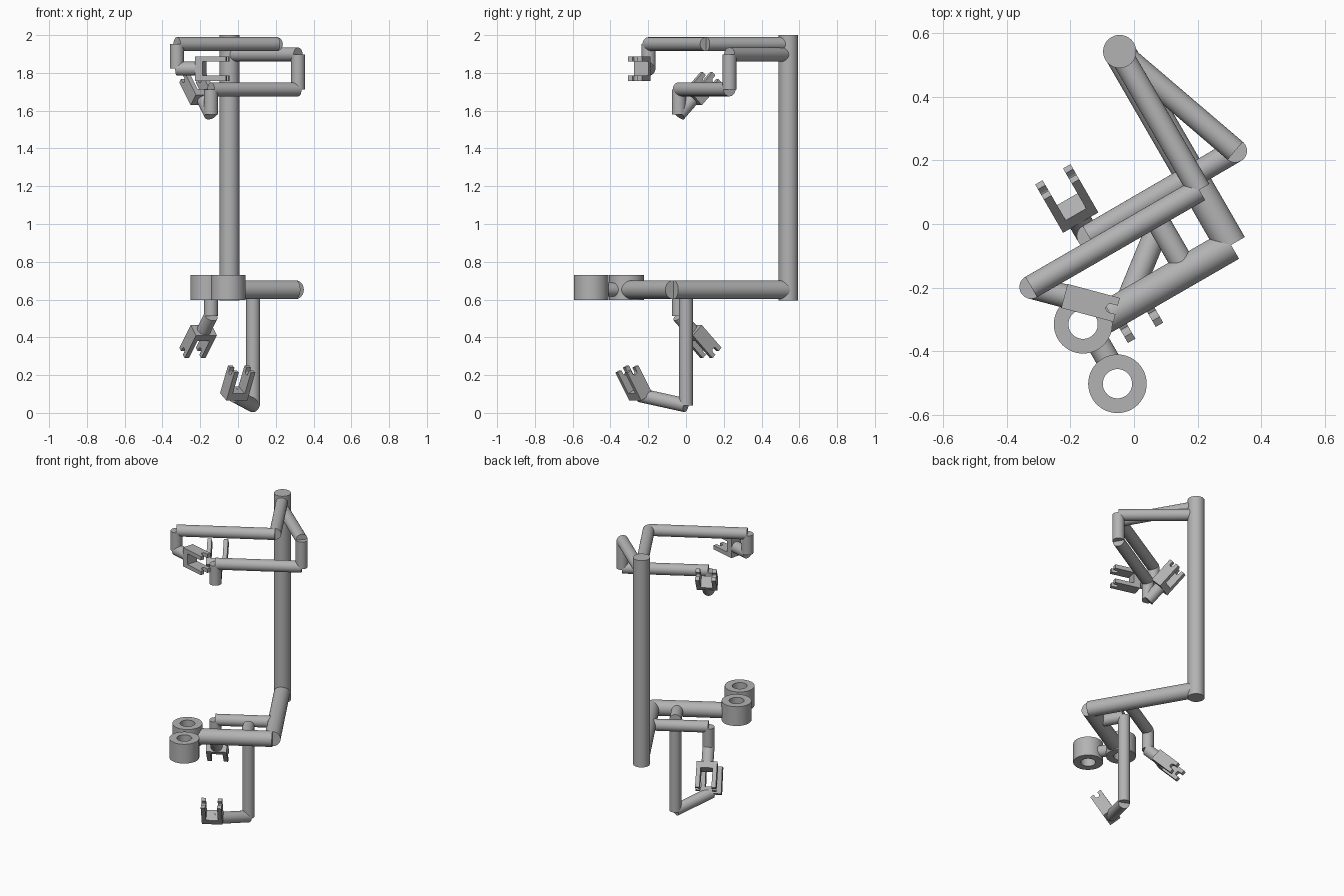
import bpy, bmesh
from math import pi, cos, sin, radians
from mathutils import Vector, Matrix

if "Cube" in bpy.data.objects:
    bpy.data.objects.remove(bpy.data.objects["Cube"], do_unlink=True)

grey = bpy.data.materials.new("plain grey")
grey.use_nodes = True
grey.diffuse_color = (0.45, 0.45, 0.45, 1)
grey.node_tree.nodes["Principled BSDF"].inputs["Base Color"].default_value = (0.45, 0.45, 0.45, 1)

TUBE = 0.037    # arm tube radius
THICK = 0.05    # column and main boom radius


def finish(name, bm):
    """Turn a bmesh into a shaded grey object."""
    bmesh.ops.recalc_face_normals(bm, faces=bm.faces)
    mesh = bpy.data.meshes.new(name)
    bm.to_mesh(mesh)
    bm.free()
    mesh.materials.append(grey)
    obj = bpy.data.objects.new(name, mesh)
    bpy.context.collection.objects.link(obj)
    bpy.ops.object.select_all(action="DESELECT")
    obj.select_set(True)
    bpy.context.view_layer.objects.active = obj
    bpy.ops.object.shade_smooth_by_angle(angle=radians(35))
    return obj


def tube(name, start, end, radius=TUBE):
    """Flat-ended round bar between two points."""
    start, end = Vector(start), Vector(end)
    axis = end - start
    turn = axis.to_track_quat("Z", "Y").to_matrix().to_4x4()
    bm = bmesh.new()
    bmesh.ops.create_cone(bm, cap_ends=True, segments=48, radius1=radius, radius2=radius,
                          depth=axis.length, matrix=Matrix.Translation((start + end) / 2) @ turn)
    return finish(name, bm)


def chain(name, points, radius=TUBE):
    """Run of straight bars through a list of joints."""
    for i, (a, b) in enumerate(zip(points, points[1:]), 1):
        tube(f"{name}_link_{i}", a, b, radius)


def ring(name, x, y):
    """Thick upright ring with an open hole."""
    bm = bmesh.new()
    section = [bm.verts.new((r, 0, z)) for r, z in
               ((0.046, 0.598), (0.092, 0.598), (0.092, 0.729), (0.046, 0.729))]
    edges = [bm.edges.new((section[i], section[(i + 1) % 4])) for i in range(4)]
    bmesh.ops.spin(bm, geom=section + edges, axis=(0, 0, 1), cent=(0, 0, 0),
                   angle=2 * pi, steps=48, use_merge=True)
    bmesh.ops.remove_doubles(bm, verts=bm.verts, dist=0.0001)
    bmesh.ops.translate(bm, verts=bm.verts, vec=(x, y, 0))
    return finish(name, bm)


def gripper(name, base, forward, spread):
    """Two-finger clamp: a palm block and two fingers with notched tips."""
    length, half_w, half_s, finger, notch = 0.17, 0.039, 0.064, 0.027, 0.014
    bm = bmesh.new()
    # palm block
    bmesh.ops.create_cube(bm, size=1, matrix=Matrix.Translation((0.021, 0, 0)) @
                          Matrix.Diagonal((0.042, 2 * half_w, 2 * (half_s - finger), 1)))
    # fingers
    arc = [(length - 0.02 - notch * sin(pi * i / 10), notch * cos(pi * i / 10)) for i in range(11)]
    outline = ([(0, -half_w), (0, half_w), (length, half_w), (length, notch)] + arc +
               [(length, -notch), (length, -half_w)])
    for z in (-half_s, half_s - finger):
        face = bm.faces.new([bm.verts.new((x, y, z)) for x, y in outline])
        side = bmesh.ops.extrude_face_region(bm, geom=[face])
        bmesh.ops.translate(bm, vec=(0, 0, finger),
                            verts=[v for v in side["geom"] if isinstance(v, bmesh.types.BMVert)])
    # orient: local x is forward, local z is the spread between fingers
    x = forward.normalized()
    z = spread.normalized()
    frame = Matrix((x, z.cross(x), z)).transposed().to_4x4()
    bmesh.ops.transform(bm, verts=bm.verts, matrix=Matrix.Translation(base) @ frame)
    return finish(name, bm)


def heading(angle, lift=0):
    a, e = radians(angle), radians(lift)
    return Vector((cos(a) * cos(e), sin(a) * cos(e), sin(e)))


def hand(name, wrist, angle, lift, spread):
    """Straight wrist bar carrying a gripper."""
    wrist, forward = Vector(wrist), heading(angle, lift)
    tube(name + "_wrist", wrist, wrist + forward * 0.115)
    gripper(name + "_gripper", wrist + forward * 0.108, forward, spread)


UP = Vector((0, 0, 1))

# column
tube("column", (-0.045, 0.542, 0.594), (-0.045, 0.542, 2), 0.052)

# top arm, with its gripper lying flat
chain("top_arm", [(-0.045, 0.54, 1.952), (0.205, 0.107, 1.952),
                  (-0.323, -0.198, 1.952), (-0.323, -0.198, 1.822)])
hand("top_arm", (-0.323, -0.198, 1.822), -15, 0, UP)

# second arm, with its gripper tilted upward
chain("second_arm", [(-0.045, 0.54, 1.897), (0.318, 0.23, 1.897), (0.318, 0.23, 1.713),
                     (-0.143, -0.038, 1.713), (-0.143, -0.038, 1.58)])
hand("second_arm", (-0.143, -0.038, 1.58), 120, 45, heading(30))

# lower boom
chain("lower_boom", [(-0.045, 0.54, 0.652), (0.305, -0.066, 0.652), (-0.097, -0.298, 0.652)], THICK)

# pair of rings at the end of the boom
ring("inner_ring", -0.16, -0.315)
ring("outer_ring", -0.052, -0.502)
tube("ring_connector", (-0.115, -0.369, 0.652), (-0.077, -0.435, 0.652))

# short hanging arm, with its gripper tilted downward
chain("short_hanging_arm", [(0.181, 0.149, 0.652), (-0.143, -0.038, 0.652), (-0.143, -0.038, 0.514)])
hand("short_hanging_arm", (-0.143, -0.038, 0.514), 120, -45, heading(30))

# long hanging arm, with its gripper turned up from the bottom bar
palm = Vector((-0.023, -0.239, 0.085))
forward = heading(-60, 60)
chain("long_hanging_arm", [(0.165, -0.147, 0.652), (0.08, 0, 0.652), (0.08, 0, 0.04),
                           palm + forward * 0.01])
gripper("long_hanging_arm_gripper", palm, forward, heading(30))
